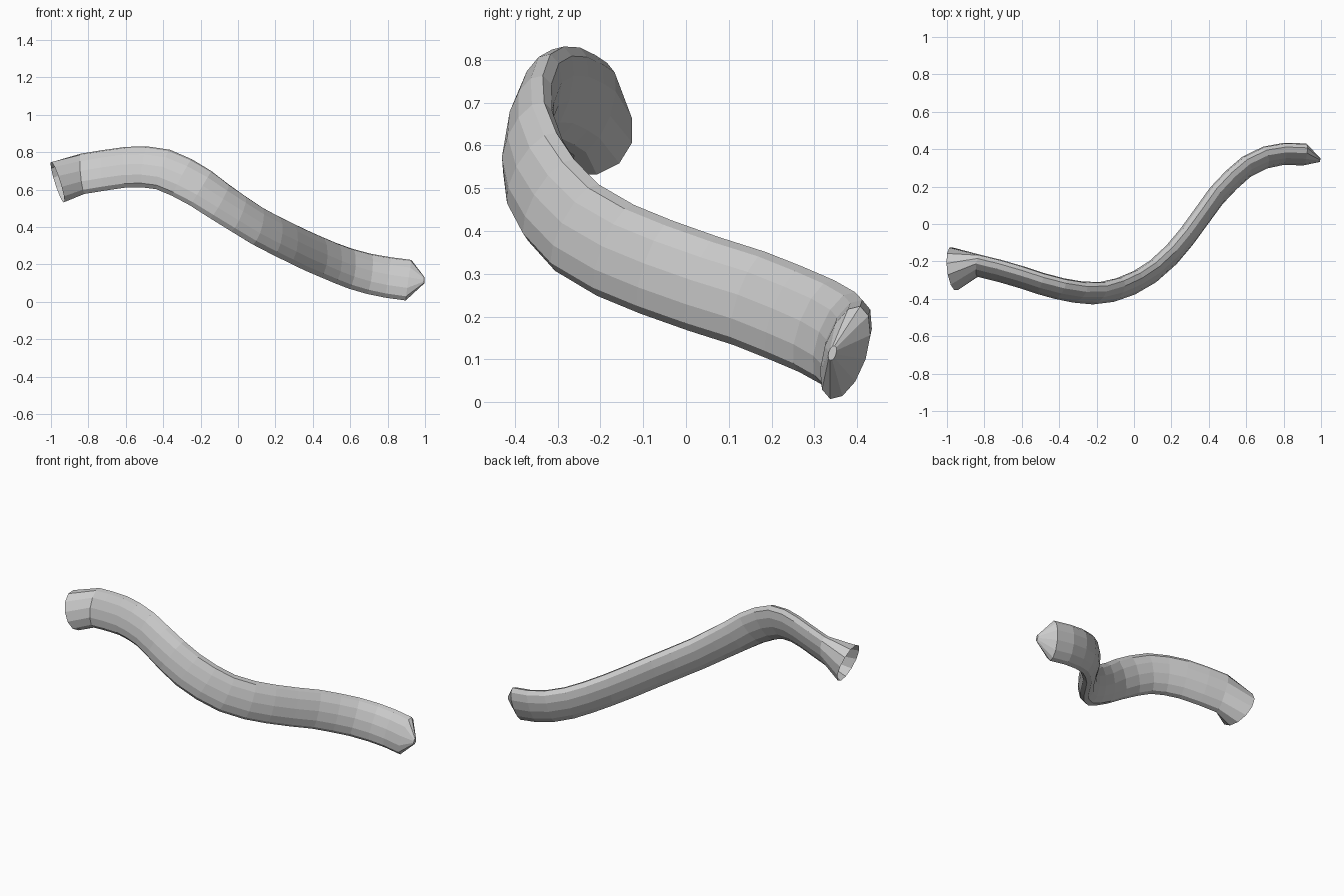
import bpy, bmesh
from math import cos, sin, pi, radians
from mathutils import Vector

if "Cube" in bpy.data.objects:
    bpy.data.objects.remove(bpy.data.objects["Cube"])

SIDES = 12
# Centre line of the tube, from the open mouth to the pointed end
PATH = [Vector(p) for p in (
    (-0.83, -0.223, 0.685), (-0.72, -0.25, 0.703), (-0.6, -0.285, 0.72),
    (-0.5, -0.318, 0.722), (-0.4, -0.345, 0.708), (-0.3, -0.364, 0.665),
    (-0.2, -0.37, 0.608), (-0.1, -0.353, 0.538), (0.0, -0.315, 0.472),
    (0.1, -0.255, 0.408), (0.2, -0.165, 0.355), (0.28, -0.07, 0.316),
    (0.36, 0.04, 0.277), (0.44, 0.15, 0.242), (0.52, 0.235, 0.208),
    (0.6, 0.305, 0.178), (0.7, 0.355, 0.15), (0.8, 0.375, 0.131),
    (0.912, 0.372, 0.116))]

bm = bmesh.new()


def ring(centre, tangent, half_width, half_height, roll):
    """Elliptical ring square to the tangent, leaning left by roll."""
    t = tangent.normalized()
    left = Vector((0, 0, 1)).cross(t).normalized()
    up = t.cross(left)
    u = up * cos(roll) + left * sin(roll)
    s = left * cos(roll) - up * sin(roll)
    return [bm.verts.new(centre + s * half_width * cos(2 * pi * i / SIDES)
                         + u * half_height * sin(2 * pi * i / SIDES))
            for i in range(SIDES)]


# Flared round mouth, left open
rings = [ring(Vector((-0.965, -0.24, 0.64)), Vector((1, 0.13, 0.32)),
              0.119, 0.116, radians(17))]

# Flattened tube body, leaning less where it turns across
last = len(PATH) - 1
for i, p in enumerate(PATH):
    tangent = PATH[min(i + 1, last)] - PATH[max(i - 1, 0)]
    roll = radians(18 - 9 * max(0, 1 - abs(p.x - 0.33) / 0.4))
    rings.append(ring(p, tangent, 0.05, 0.115, roll))

# Blunt point
rings.append(ring(Vector((0.996, 0.342, 0.115)), Vector((1, -0.2, 0)),
                  0.009, 0.018, radians(18)))

for a, b in zip(rings, rings[1:]):
    for i in range(SIDES):
        j = (i + 1) % SIDES
        bm.faces.new((a[i], a[j], b[j], b[i]))
bm.faces.new(rings[-1])
bmesh.ops.recalc_face_normals(bm, faces=bm.faces)

mesh = bpy.data.meshes.new("curved_tube")
bm.to_mesh(mesh)
bm.free()
bpy.context.collection.objects.link(bpy.data.objects.new("curved_tube", mesh))
